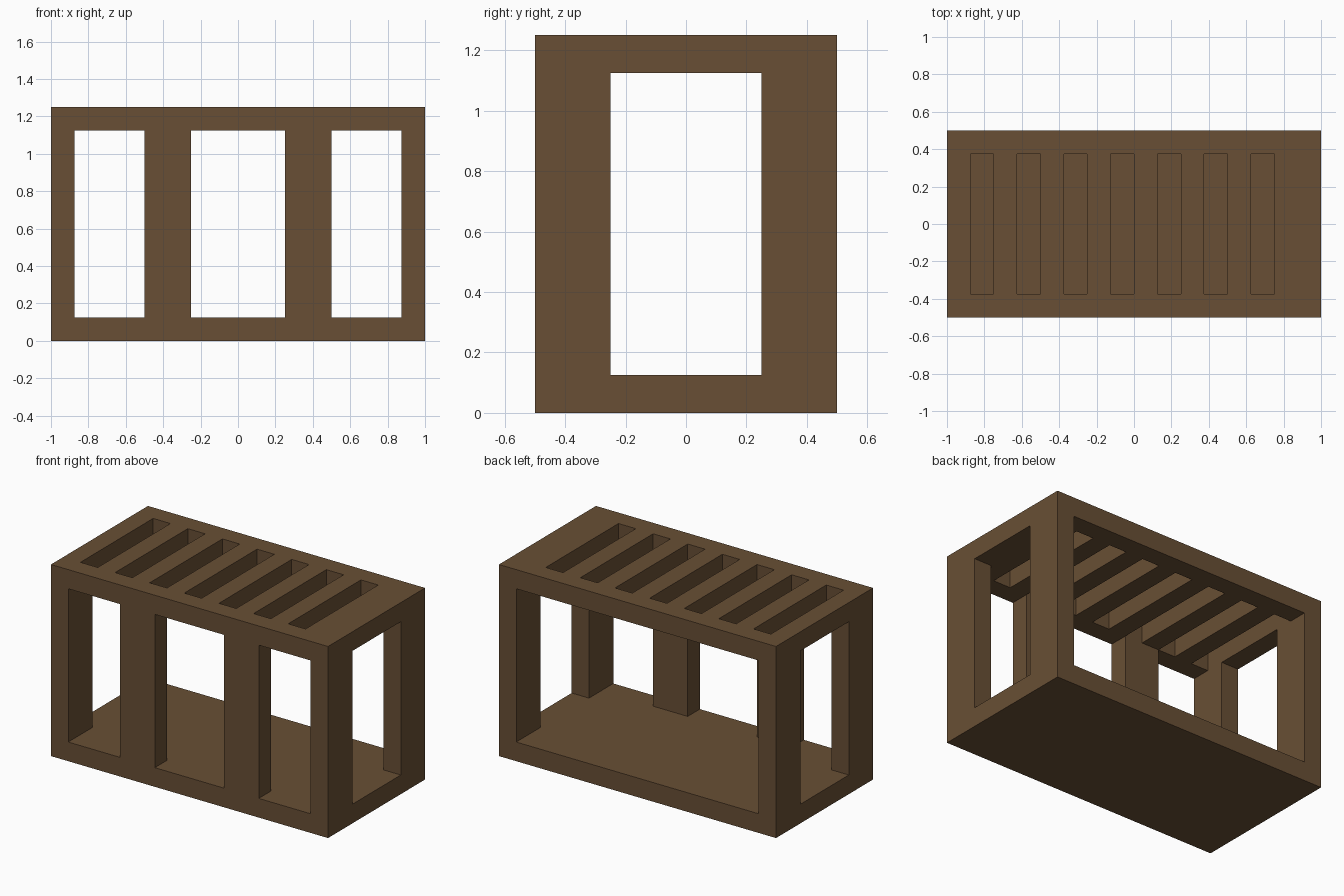
import bpy

if "Cube" in bpy.data.objects:
    bpy.data.objects.remove(bpy.data.objects["Cube"])

# Dark brown timber
wood = bpy.data.materials.new("dark_brown_wood")
wood.diffuse_color = (0.14, 0.078, 0.035, 1)
wood.use_nodes = True
wood.node_tree.nodes["Principled BSDF"].inputs["Base Color"].default_value = wood.diffuse_color


def box(name, x, y, z):
    """Axis-aligned box from (min, max) ranges."""
    bpy.ops.mesh.primitive_cube_add(size=1)
    ob = bpy.context.object
    ob.name = name
    for v in ob.data.vertices:
        v.co = [r[0] if c < 0 else r[1] for c, r in zip(v.co, (x, y, z))]
    ob.data.materials.append(wood)
    return ob


def cut(name, x, y, z):
    """Subtract a box from the frame."""
    cutter = box(name, x, y, z)
    mod = frame.modifiers.new(name, 'BOOLEAN')
    mod.operation = 'DIFFERENCE'
    mod.solver = 'EXACT'
    mod.object = cutter
    cutter.hide_render = True
    cutter.hide_set(True)


T = 0.125                 # wall thickness
OPEN_Z = (T, 1.25 - T)    # height range of every side opening

# Outer block
frame = box("shelter_frame", (-1, 1), (-0.5, 0.5), (0, 1.25))

# Hollow interior, fully open at the back
cut("interior_cutter", (-0.875, 0.875), (-0.375, 0.7), OPEN_Z)

# Doorway through both end walls
cut("end_opening_cutter", (-1.2, 1.2), (-0.25, 0.25), OPEN_Z)

# Three front openings
for i, x in enumerate([(-0.875, -0.5), (-0.25, 0.25), (0.5, 0.875)]):
    cut(f"front_opening_cutter_{i + 1}", x, (-0.7, 0), OPEN_Z)

# Seven roof slots
for i in range(7):
    x0 = -0.875 + 0.25 * i
    cut(f"roof_slot_cutter_{i + 1}", (x0, x0 + T), (-0.375, 0.375), (0.9, 1.4))

# Bake the cuts and remove the helpers
bpy.context.view_layer.update()
baked = bpy.data.meshes.new_from_object(
    frame.evaluated_get(bpy.context.evaluated_depsgraph_get()))
frame.modifiers.clear()
frame.data = baked
for ob in list(bpy.data.objects):
    if ob is not frame and ob.name.find("cutter") >= 0:
        bpy.data.objects.remove(ob)
